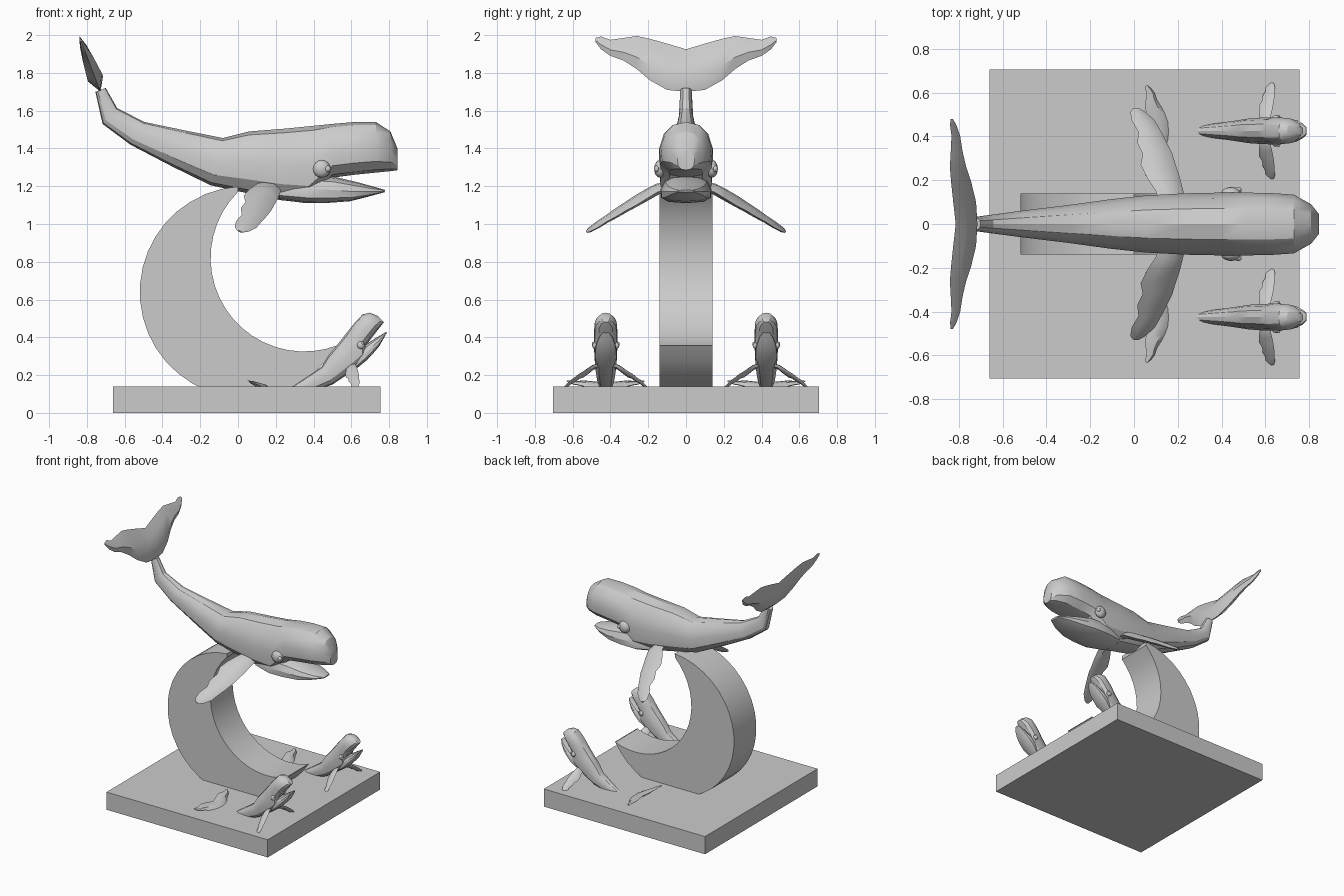
import bpy, bmesh, math
from mathutils import Matrix, Vector

cube = bpy.data.objects.get("Cube")
if cube:
    bpy.data.objects.remove(cube, do_unlink=True)

grey = bpy.data.materials.new("stone grey")
grey.use_nodes = True
COLOR = (0.6, 0.6, 0.6, 1)
grey.diffuse_color = COLOR
grey.node_tree.nodes["Principled BSDF"].inputs["Base Color"].default_value = COLOR


def finish(bm, name, angle=30):
    bmesh.ops.recalc_face_normals(bm, faces=bm.faces)
    mesh = bpy.data.meshes.new(name)
    bm.to_mesh(mesh)
    bm.free()
    mesh.materials.append(grey)
    obj = bpy.data.objects.new(name, mesh)
    bpy.context.collection.objects.link(obj)
    bpy.ops.object.select_all(action="DESELECT")
    obj.select_set(True)
    bpy.context.view_layer.objects.active = obj
    bpy.ops.object.shade_smooth_by_angle(angle=math.radians(angle))
    return obj


def loft(name, rings, angle=30):
    """Skin closed rings of equal point count and cap both ends."""
    bm = bmesh.new()
    loops = [[bm.verts.new(p) for p in ring] for ring in rings]
    n = len(loops[0])
    for a, b in zip(loops, loops[1:]):
        for i in range(n):
            j = (i + 1) % n
            bm.faces.new((a[i], a[j], b[j], b[i]))
    bm.faces.new(loops[0])
    bm.faces.new(loops[-1])
    return finish(bm, name, angle)


def body_ring(xt, zt, xb, zb, w, flat=0.85, sides=12):
    """Rounded section between a top point and a bottom point, fuller below."""
    top, bottom = Vector((xt, 0, zt)), Vector((xb, 0, zb))
    mid, half = (top + bottom) / 2, (top - bottom) / 2
    ring = []
    for i in range(sides):
        a = math.tau * i / sides
        c, s = math.cos(a), math.sin(a)
        c = math.copysign(abs(c) ** flat, c)
        s = math.copysign(abs(s) ** flat, s)
        ring.append(mid + half * c + Vector((0, w * s * (1 - 0.12 * c), 0)))
    return ring


def blade_ring(lead, trail, normal):
    """Lens section from a leading to a trailing edge."""
    front, back = lead.lerp(trail, 0.3), lead.lerp(trail, 0.7)
    return [lead, front + normal, back + normal * 0.6, trail,
            back - normal * 0.6, front - normal]


# Base slab
bm = bmesh.new()
bmesh.ops.create_cube(bm, size=1, matrix=Matrix.Translation((0.047, 0, 0.07))
                      @ Matrix.Diagonal((1.415, 1.41, 0.14, 1)))
finish(bm, "base_slab")


# Crescent stand, an outer arc closed by an inner arc
def arc(cx, cz, r, start, end, steps):
    angles = [math.radians(start + (end - start) * i / steps) for i in range(steps + 1)]
    return [(cx + r * math.cos(a), cz + r * math.sin(a)) for a in angles]


outer = [(x, max(z, 0.1)) for x, z in arc(0.04, 0.64, 0.56, 94, 330, 26)]
inner = arc(0.35, 0.82, 0.495, 291, 135, 20)
outline = outer + inner
loft("crescent_stand", [[(x, y, z) for x, z in outline] for y in (-0.14, 0.14)])

# Whale body, tail to snout: top x, top z, bottom x, bottom z, half width
stations = [
    (-0.70, 1.72, -0.755, 1.70, 0.03),
    (-0.64, 1.614, -0.717, 1.53, 0.038),
    (-0.495, 1.54, -0.57, 1.42, 0.058),
    (-0.28, 1.495, -0.34, 1.30, 0.085),
    (-0.08, 1.455, -0.145, 1.205, 0.112),
    (0.06, 1.49, 0.04, 1.165, 0.13),
    (0.25, 1.505, 0.22, 1.127, 0.14),
    (0.40, 1.52, 0.37, 1.11, 0.143),
    (0.50, 1.53, 0.50, 1.245, 0.143),
    (0.617, 1.54, 0.61, 1.26, 0.142),
    (0.73, 1.54, 0.73, 1.272, 0.134),
    (0.807, 1.49, 0.81, 1.28, 0.09),
    (0.844, 1.40, 0.844, 1.285, 0.045),
]
whale = [loft("whale_body", [body_ring(*s) for s in stations])]

# Lower jaw
jaw = [
    (0.22, 1.24, 0.22, 1.13, 0.10),
    (0.37, 1.26, 0.36, 1.11, 0.135),
    (0.51, 1.25, 0.48, 1.112, 0.132),
    (0.63, 1.222, 0.59, 1.12, 0.115),
    (0.72, 1.197, 0.69, 1.145, 0.085),
    (0.78, 1.18, 0.775, 1.168, 0.04),
]
whale.append(loft("whale_jaw", [body_ring(*s, flat=0.7) for s in jaw]))

# Flippers: span, leading x, trailing x, thickness, with a scalloped rear edge
flipper = [
    (0.08, 0.23, 0.12, 0.026),
    (0.15, 0.225, 0.10, 0.026),
    (0.21, 0.21, 0.06, 0.026),
    (0.27, 0.19, 0.03, 0.024),
    (0.32, 0.175, 0.04, 0.022),
    (0.37, 0.15, 0.015, 0.02),
    (0.42, 0.125, 0.02, 0.017),
    (0.47, 0.097, -0.01, 0.015),
    (0.51, 0.055, -0.017, 0.012),
    (0.527, 0.025, -0.005, 0.006),
]
for side, label in ((1, "left"), (-1, "right")):
    rings = []
    for y, lead, trail, thick in flipper:
        z = 1.205 - 0.24 * (max(y - 0.12, 0) / 0.4) ** 1.1
        pitch = (lead - trail) * 0.17
        rings.append(blade_ring(Vector((lead, side * y, z - pitch)),
                                Vector((trail, side * y, z + pitch)),
                                Vector((0, side * 0.5, 0.86)) * thick))
    whale.append(loft(f"whale_{label}_flipper", rings, 40))

# Tail flukes: span, upper z, lower z, thickness, mirrored about the middle
half_fluke = [
    (0, 1.925, 1.70, 0.042),
    (0.10, 1.955, 1.71, 0.042),
    (0.19, 1.98, 1.76, 0.036),
    (0.26, 1.995, 1.82, 0.03),
    (0.33, 1.985, 1.865, 0.024),
    (0.40, 1.975, 1.89, 0.018),
    (0.45, 1.993, 1.925, 0.012),
    (0.48, 1.985, 1.965, 0.005),
]
spans = [(-y, *rest) for y, *rest in half_fluke[:0:-1]] + half_fluke


def fluke_point(y, z):
    return Vector((-0.728 - (z - 1.7) * 0.38, y, z))


whale.append(loft("whale_flukes", [
    blade_ring(fluke_point(y, low), fluke_point(y, high), Vector((0.93, 0, 0.35)) * t)
    for y, high, low, t in spans], 40))

# Eyes, each a flattened ball with a small pupil bump
for side, label in ((1, "left"), (-1, "right")):
    bm = bmesh.new()
    for x, y, r, depth in ((0.443, 0.137, 0.047, 0.032), (0.475, 0.155, 0.017, 0.014)):
        bmesh.ops.create_uvsphere(
            bm, u_segments=12, v_segments=8, radius=1,
            matrix=Matrix.Translation((x, side * y, 1.292)) @ Matrix.Diagonal((r, depth, r, 1)))
    whale.append(finish(bm, f"whale_{label}_eye", 40))

# Two calves, smaller tilted copies rising out of the slab
pivot = Matrix.Translation((-0.44, 0, -1.29))
for y, label in ((0.425, "left"), (-0.425, "right")):
    place = (Matrix.Translation((0.65, y, 0.357)) @ Matrix.Rotation(math.radians(-46), 4, "Y")
             @ Matrix.Scale(0.43, 4) @ pivot)
    for part in whale:
        calf = part.copy()
        calf.name = part.name.replace("whale", f"{label}_calf")
        calf.matrix_world = place
        bpy.context.collection.objects.link(calf)
